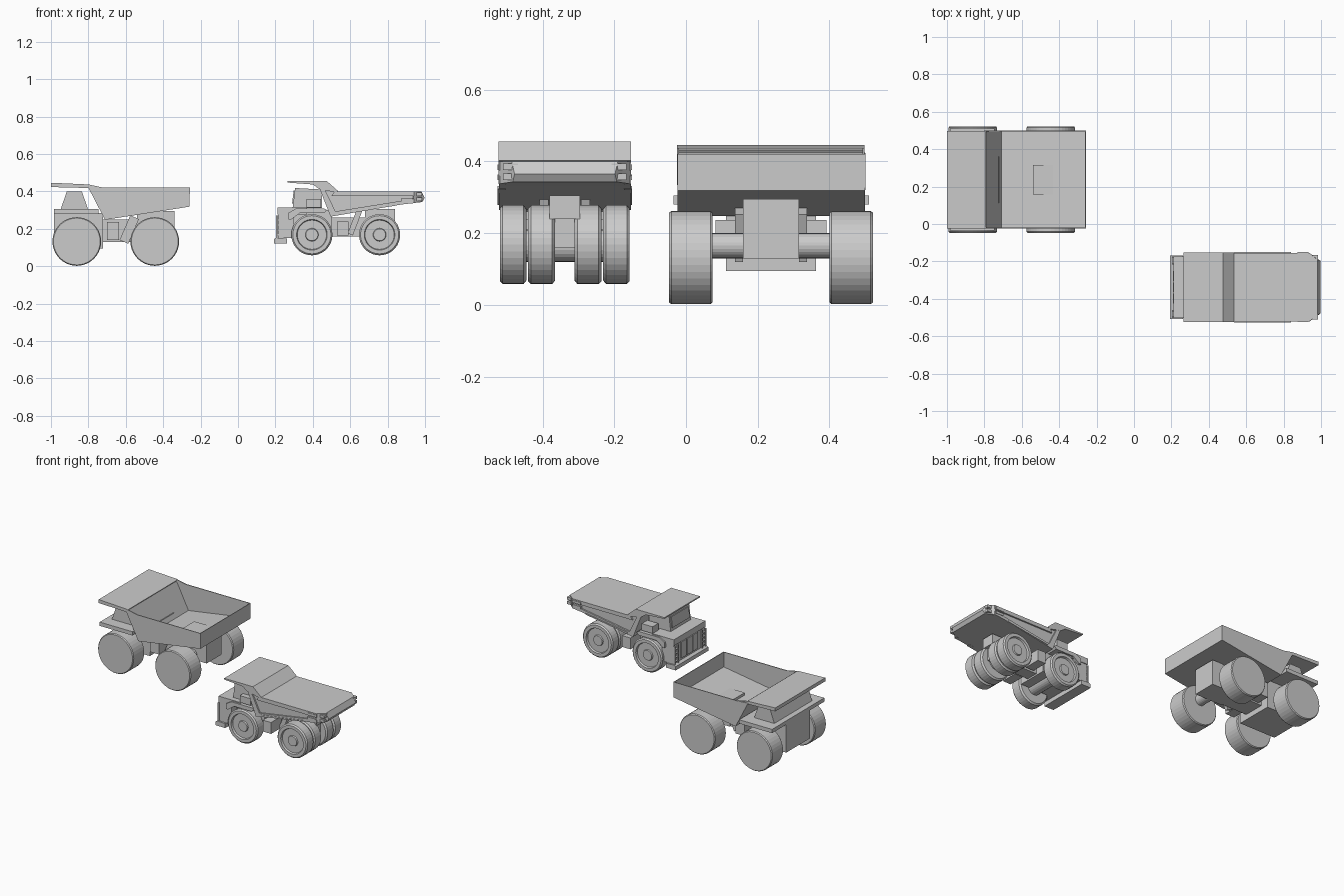
import bpy, bmesh, math

def finish(name, bm):
    bmesh.ops.recalc_face_normals(bm, faces=bm.faces)
    me = bpy.data.meshes.new(name)
    bm.to_mesh(me)
    bm.free()
    ob = bpy.data.objects.new(name, me)
    bpy.context.collection.objects.link(ob)
    return ob

def prism(name, pts, y0, y1):
    """Extrude an (x, z[, inset]) side profile from y0 to y1."""
    bm = bmesh.new()
    pts = [(*p, 0)[:3] for p in pts]
    a = [bm.verts.new((x, y0 + i, z)) for x, z, i in pts]
    b = [bm.verts.new((x, y1 - i, z)) for x, z, i in pts]
    bm.faces.new(a)
    bm.faces.new(b[::-1])
    n = len(pts)
    for i in range(n):
        j = (i + 1) % n
        bm.faces.new((a[i], a[j], b[j], b[i]))
    return finish(name, bm)

def box(name, x0, x1, y0, y1, z0, z1):
    return prism(name, [(x0, z0), (x1, z0), (x1, z1), (x0, z1)], y0, y1)

def lathe(name, x, z, rings, seg=36):
    """Revolve (y, radius) rings about an axle parallel to y, capping both ends."""
    bm = bmesh.new()
    loops = [[bm.verts.new((x + r * math.cos(k * math.tau / seg), y,
                            z + r * math.sin(k * math.tau / seg)))
              for k in range(seg)] for y, r in rings]
    for a, b in zip(loops, loops[1:]):
        for k in range(seg):
            m = (k + 1) % seg
            bm.faces.new((a[k], a[m], b[m], b[k]))
    bm.faces.new(loops[0])
    bm.faces.new(loops[-1])
    return finish(name, bm)

def bar(p, q, w):
    """Four-point profile of a straight bar of width w."""
    dx, dz = q[0] - p[0], q[1] - p[1]
    l = math.hypot(dx, dz)
    nx, nz = -dz / l * w / 2, dx / l * w / 2
    return [(p[0] + nx, p[1] + nz), (q[0] + nx, q[1] + nz),
            (q[0] - nx, q[1] - nz), (p[0] - nx, p[1] - nz)]

# ---------- Large truck with open bed ----------
CA = 0.237

# Open tub: floor, sloped front wall, sides and tailboard
bm = bmesh.new()
side = [(-0.80, 0.425), (-0.71, 0.25), (-0.26, 0.32), (-0.26, 0.42), (-0.72, 0.42)]
L = [bm.verts.new((x, -0.022, z)) for x, z in side]
R = [bm.verts.new((x, 0.498, z)) for x, z in side]
bm.faces.new(L)
bm.faces.new(R[::-1])
for i in range(3):
    bm.faces.new((L[i], L[i + 1], R[i + 1], R[i]))
tub = finish("large_bed", bm)
mod = tub.modifiers.new("walls", "SOLIDIFY")
mod.thickness = 0.006
mod.offset = 0

# Canopy, with side gussets running down to the bed rim
prism("large_canopy", [(-1.0, 0.423), (-0.80, 0.418), (-0.79, 0.432), (-0.80, 0.437), (-1.0, 0.446)],
      -0.025, 0.498)
for s, y in (("right", -0.025), ("left", 0.492)):
    prism("large_canopy_gusset_" + s, [(-0.80, 0.42), (-0.72, 0.42), (-0.80, 0.437)], y, y + 0.006)

# Cab, deck and front body
cab = [(-0.95, 0.30), (-0.80, 0.30), (-0.835, 0.40), (-0.915, 0.40)]
prism("large_cab", cab, 0.04, 0.434)
box("large_deck", -0.985, -0.745, -0.035, 0.51, 0.28, 0.305)
box("large_engine_body", -0.985, -0.722, CA - 0.125, CA + 0.125, 0.095, 0.285)

# Chassis
box("large_frame", -0.73, -0.40, CA - 0.07, CA + 0.07, 0.13, 0.25)
box("large_rear_housing", -0.54, -0.34, CA - 0.078, CA + 0.078, 0.13, 0.295)
for x, n in ((-0.86, "front"), (-0.445, "rear")):
    lathe(f"large_{n}_axle", x, 0.165, [(-0.02, 0.035), (0.49, 0.035)], 24)

# Side tanks, hoist cylinders and wheels, mirrored about the centre line
for s, n in ((-1, "right"), (1, "left")):
    def Y(a, b):
        return sorted((CA + s * a, CA + s * b))
    box("large_tank_" + n, -0.70, -0.635, *Y(0.07, 0.155), 0.14, 0.237)
    prism("large_hoist_" + n, bar((-0.61, 0.13), (-0.553, 0.262), 0.05), *Y(0.078, 0.10))
    for x, m in ((-0.862, "front"), (-0.445, "rear")):
        y0, y1 = Y(0.163, 0.284)
        lathe(f"large_{m}_wheel_{n}", x, 0.132,
              [(y0, 0.125), (y0 + 0.006, 0.13), (y1 - 0.006, 0.13), (y1, 0.125)], 40)

# ---------- Small truck with loaded bed ----------
CB = -0.338

# Bed body, overhanging canopy and tapered tail
prism("small_bed", [(0.43, 0.437), (0.475, 0.453), (0.535, 0.40), (0.935, 0.40),
                    (0.935, 0.337), (0.875, 0.33), (0.495, 0.265)], CB - 0.174, CB + 0.174)
prism("small_canopy", [(0.265, 0.447), (0.265, 0.455), (0.475, 0.455), (0.535, 0.402),
                       (0.515, 0.395), (0.43, 0.415), (0.40, 0.437)], CB - 0.185, CB + 0.185)
prism("small_tail", [(0.935, 0.40), (0.98, 0.40, 0.037), (0.998, 0.365, 0.045),
                     (0.985, 0.343, 0.04), (0.935, 0.337)], CB - 0.185, CB + 0.185)

# Cab, hood and nose
prism("small_cab", [(0.292, 0.31), (0.45, 0.31), (0.45, 0.41), (0.305, 0.418)], CB - 0.13, CB + 0.08)
prism("small_cab_windscreen", bar((0.292, 0.335), (0.301, 0.405), 0.006), CB - 0.115, CB + 0.065)
box("small_hood", 0.21, 0.37, CB - 0.165, CB + 0.165, 0.275, 0.315)
box("small_nose", 0.215, 0.30, CB - 0.16, CB + 0.16, 0.15, 0.28)
box("small_engine_block", 0.29, 0.50, CB - 0.10, CB + 0.10, 0.15, 0.30)
prism("small_bumper", [(0.193, 0.12), (0.262, 0.12), (0.262, 0.148), (0.205, 0.152), (0.193, 0.145)],
      CB - 0.17, CB + 0.17)
for i in range(3):
    y = CB + (i - 1) * 0.06
    box(f"small_grille_{i + 1}", 0.208, 0.218, y - 0.026, y + 0.026, 0.165, 0.272)

# Chassis and axles
box("small_frame", 0.48, 0.82, CB - 0.04, CB + 0.04, 0.16, 0.26)
box("small_rear_mount", 0.68, 0.84, CB - 0.043, CB + 0.043, 0.24, 0.305)
for x, n in ((0.395, "front"), (0.757, "rear")):
    lathe(f"small_{n}_axle", x, 0.165, [(CB - 0.15, 0.045), (CB + 0.15, 0.045)], 24)

def small_wheel(name, x, a, b):
    """Tyre with rounded shoulders, recessed rim and hub; b is the outer side."""
    d = 1 if b > a else -1
    rings = [(a, 0.08), (a, 0.10), (a + d * 0.008, 0.11), (b - d * 0.008, 0.11),
             (b, 0.102), (b, 0.082), (b - d * 0.012, 0.078), (b - d * 0.012, 0.035),
             (b - d * 0.004, 0.032)]
    lathe(name, x, 0.168, rings)

for s, n in ((-1, "right"), (1, "left")):
    def Y(a, b):
        return sorted((CB + s * a, CB + s * b))
    # Raised ribs framing the bed side panel
    ribs = {"top": [(0.515, 0.40), (0.94, 0.40), (0.94, 0.375), (0.50, 0.375)],
            "bottom": [(0.495, 0.265), (0.515, 0.292), (0.94, 0.36), (0.94, 0.337), (0.875, 0.33)],
            "front": [(0.43, 0.43), (0.495, 0.265), (0.525, 0.285), (0.455, 0.43)],
            "brace": bar((0.535, 0.282), (0.84, 0.327), 0.008)}
    for k, p in ribs.items():
        out = 0.188 if k == "brace" else 0.184
        prism(f"small_bed_rib_{k}_{n}", p, *Y(0.165, out))
    # Tail lamp housings
    for z in (0.348, 0.376):
        box(f"small_tail_lamp_{n}", 0.955, 0.985, *Y(0.13, 0.172), z, z + 0.018)
        box(f"small_side_lamp_{n}", 0.875, 0.932, *Y(0.17, 0.187), z, z + 0.016)
    # Access ladder, headlamps, fender and deck canister
    for y in (0.125, 0.16):
        box("small_ladder_rail_" + n, 0.203, 0.212, *Y(y - 0.004, y + 0.004), 0.15, 0.27)
    for i in range(4):
        box("small_ladder_rung_" + n, 0.203, 0.216, *Y(0.125, 0.16), 0.165 + i * 0.026, 0.171 + i * 0.026)
    prism("small_fender_" + n, [(0.27, 0.25), (0.285, 0.25), (0.33, 0.283), (0.46, 0.283),
                                (0.475, 0.30), (0.46, 0.308), (0.31, 0.308), (0.27, 0.285)],
          *Y(0.09, 0.175))
    box("small_canister_" + n, 0.365, 0.445, *Y(0.105, 0.165), 0.315, 0.36)
    # Side tank and hoist
    box("small_tank_" + n, 0.53, 0.59, *Y(0.05, 0.16), 0.165, 0.24)
    prism("small_hoist_" + n, bar((0.60, 0.17), (0.65, 0.30), 0.03), *Y(0.045, 0.07))
    # Wheels: single in front, dual at the rear
    small_wheel("small_front_wheel_" + n, 0.395, CB + s * 0.107, CB + s * 0.181)
    small_wheel("small_rear_outer_wheel_" + n, 0.757, CB + s * 0.107, CB + s * 0.181)
    small_wheel("small_rear_inner_wheel_" + n, 0.757, CB + s * 0.027, CB + s * 0.102)
